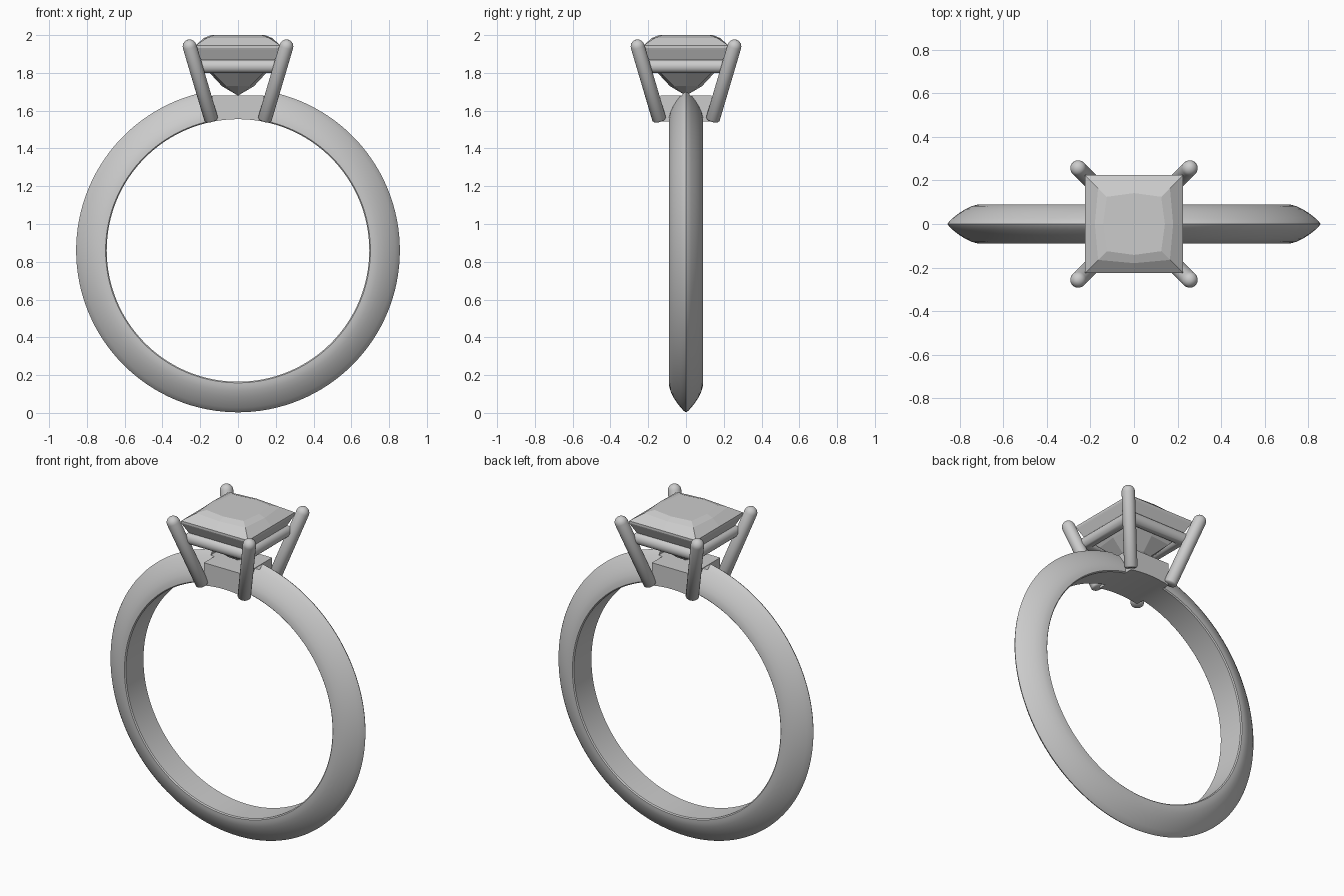
import bpy, bmesh, math
from mathutils import Vector

if "Cube" in bpy.data.objects:
    bpy.data.objects.remove(bpy.data.objects["Cube"])

CZ = 0.86          # height of the band centre
R_IN = 0.695       # finger hole radius


def finish(name, bm, smooth=None):
    bmesh.ops.remove_doubles(bm, verts=bm.verts, dist=1e-5)
    bmesh.ops.recalc_face_normals(bm, faces=bm.faces)
    me = bpy.data.meshes.new(name)
    bm.to_mesh(me)
    bm.free()
    ob = bpy.data.objects.new(name, me)
    bpy.context.collection.objects.link(ob)
    if smooth:
        smooth_object(ob, smooth)
    return ob


def smooth_object(ob, angle):
    bpy.ops.object.select_all(action='DESELECT')
    ob.select_set(True)
    bpy.context.view_layer.objects.active = ob
    bpy.ops.object.shade_smooth_by_angle(angle=math.radians(angle))


def loft(bm, rings, closed=False, caps=True):
    """Join rings of points with quads."""
    vs = [[bm.verts.new(p) for p in r] for r in rings]
    n = len(vs[0])
    for i in range(len(vs) if closed else len(vs) - 1):
        a, b = vs[i], vs[(i + 1) % len(vs)]
        for j in range(n):
            k = (j + 1) % n
            bm.faces.new((a[j], a[k], b[k], b[j]))
    if caps and not closed:
        bm.faces.new(vs[0])
        bm.faces.new(vs[-1])


def box(name, lo, hi):
    bm = bmesh.new()
    loft(bm, [[(lo[0], lo[1], z), (hi[0], lo[1], z), (hi[0], hi[1], z), (lo[0], hi[1], z)]
              for z in (lo[2], hi[2])])
    return finish(name, bm)


def cut(ob, cutter):
    mod = ob.modifiers.new("cut", 'BOOLEAN')
    mod.operation, mod.solver, mod.object = 'DIFFERENCE', 'EXACT', cutter
    bpy.context.view_layer.objects.active = ob
    bpy.ops.object.modifier_apply(modifier=mod.name)
    bpy.data.objects.remove(cutter)


# Band: pointed-arch section swept round the finger
half = [(0.695, 0.084), (0.701, 0.09), (0.72, 0.089), (0.745, 0.082), (0.775, 0.068),
        (0.805, 0.049), (0.832, 0.028), (0.85, 0.011)]
section = half + [(0.857, 0)] + [(r, -y) for r, y in reversed(half)]
bm = bmesh.new()
N = 128
loft(bm, [[(r * math.sin(t), y, CZ + r * math.cos(t)) for r, y in section]
          for t in (2 * math.pi * i / N for i in range(N))], closed=True)
band = finish("band", bm)
cut(band, box("notch_cutter", (-0.165, -0.3, 1.677), (0.165, 0.3, 1.9)))
smooth_object(band, 35)

# Basket base: square block under the stone, arched by the finger hole
base = box("basket_base", (-0.135, -0.135, 1.50), (0.135, 0.135, 1.68))
bm = bmesh.new()
loft(bm, [[(R_IN * math.sin(2 * math.pi * i / N), y, CZ + R_IN * math.cos(2 * math.pi * i / N))
           for i in range(N)] for y in (-0.5, 0.5)])
cut(base, finish("finger_cutter", bm))
smooth_object(base, 30)

# Prongs: leaning rods with domed tips
PR = 0.037
for sx, label_x in ((-1, "left"), (1, "right")):
    for sy, label_y in ((-1, "front"), (1, "back")):
        a = Vector((0.14 * sx, 0.14 * sy, 1.548))
        b = Vector((0.256 * sx, 0.256 * sy, 1.94))
        d = (b - a).normalized()
        u = d.orthogonal().normalized()
        v = d.cross(u)
        stations = [(a, PR * 0.8), (a + d * 0.008, PR), (b, PR)]
        stations += [(b + d * PR * math.sin(t), PR * math.cos(t))
                     for t in (math.radians(x) for x in (18, 36, 54, 72, 86))]
        bm = bmesh.new()
        loft(bm, [[c + (u * math.cos(q) + v * math.sin(q)) * r
                   for q in (2 * math.pi * k / 24 for k in range(24))] for c, r in stations])
        finish(f"{label_y}_{label_x}_prong", bm, 50)

# Gallery rail: round bar mitred into a square below the girdle
H, RR = 0.185, 0.035
bm = bmesh.new()
loft(bm, [[((H + RR * math.cos(q)) * sx, (H + RR * math.cos(q)) * sy, 1.835 + RR * math.sin(q))
           for q in (2 * math.pi * k / 20 for k in range(20))]
          for sx, sy in ((1, 1), (-1, 1), (-1, -1), (1, -1))], closed=True)
finish("gallery_rail", bm, 35)

# Stone: square cut as stacked eight-point outlines (corner, mid-side, height)
levels = [(0.001, 0.001, 1.68), (0.065, 0.085, 1.73), (0.135, 0.15, 1.80),
          (0.195, 0.195, 1.87), (0.222, 0.222, 1.925), (0.225, 0.225, 1.932),
          (0.225, 0.225, 1.945), (0.165, 0.18, 1.985), (0.125, 0.142, 2.0)]
bm = bmesh.new()
loft(bm, [[(c, c, z), (0, m, z), (-c, c, z), (-m, 0, z),
           (-c, -c, z), (0, -m, z), (c, -c, z), (m, 0, z)] for c, m, z in levels])
finish("stone", bm)
